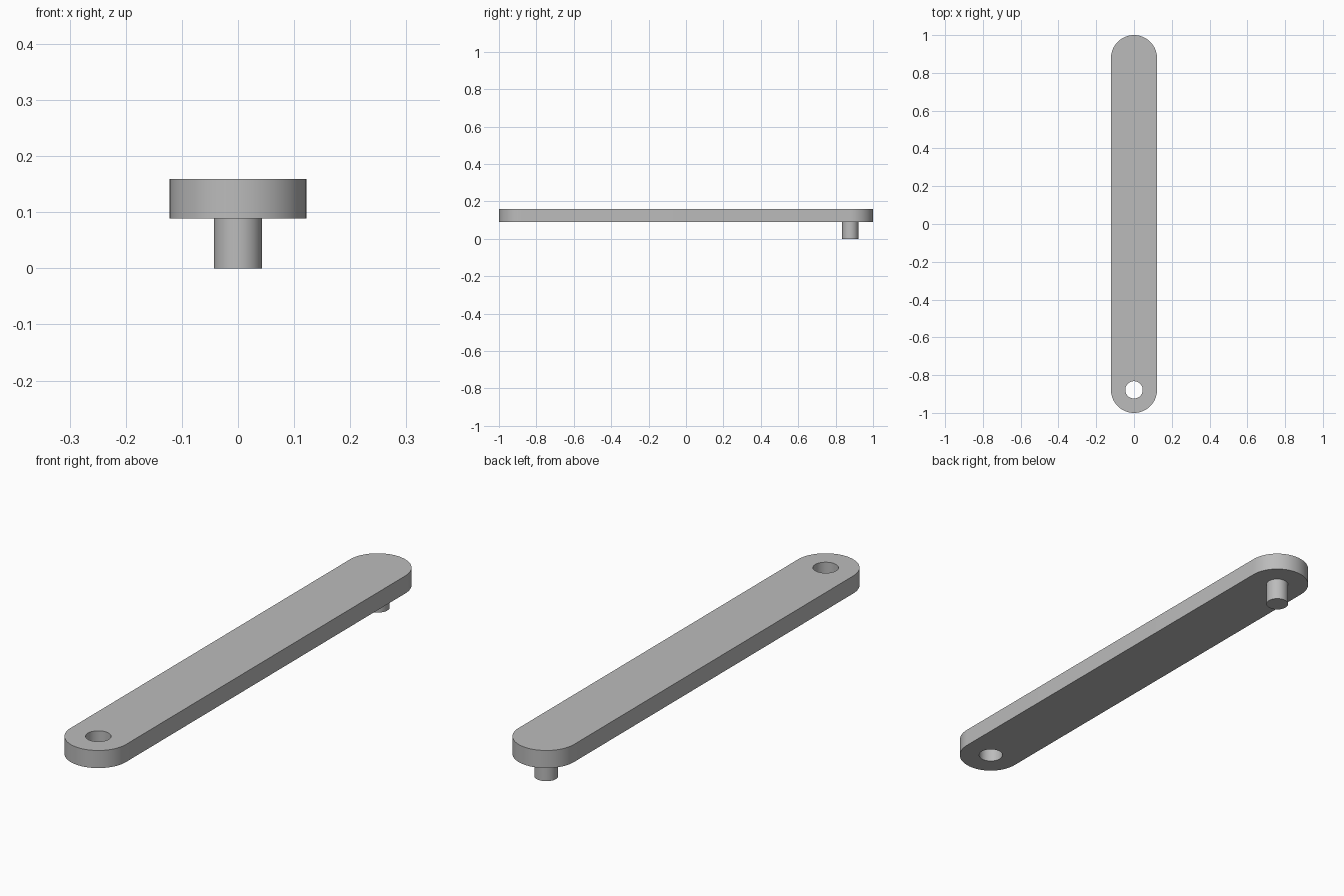
import bpy
import bmesh
from math import cos, sin, pi, radians

HALF_WIDTH = 0.122
END_Y = 1 - HALF_WIDTH
PLATE_BOTTOM, PLATE_TOP = 0.089, 0.159
SEGMENTS = 64

if "Cube" in bpy.data.objects:
    bpy.data.objects.remove(bpy.data.objects["Cube"])

grey = bpy.data.materials.new("plain grey")
grey.use_nodes = True
colour = (0.5, 0.5, 0.5, 1)
grey.diffuse_color = colour
grey.node_tree.nodes["Principled BSDF"].inputs["Base Color"].default_value = colour


def arc(radius, y, start, sweep, steps):
    return [(radius * cos(start + sweep * i / steps),
             y + radius * sin(start + sweep * i / steps)) for i in range(steps + 1)]


def prism(name, outline, bottom, top):
    """Extrude a closed outline upward into a solid."""
    bm = bmesh.new()
    face = bm.faces.new([bm.verts.new((x, y, bottom)) for x, y in outline])
    extruded = bmesh.ops.extrude_face_region(bm, geom=[face], use_keep_orig=True)
    verts = [v for v in extruded["geom"] if isinstance(v, bmesh.types.BMVert)]
    bmesh.ops.translate(bm, verts=verts, vec=(0, 0, top - bottom))
    bmesh.ops.recalc_face_normals(bm, faces=bm.faces)
    mesh = bpy.data.meshes.new(name)
    bm.to_mesh(mesh)
    bm.free()
    mesh.materials.append(grey)
    obj = bpy.data.objects.new(name, mesh)
    bpy.context.collection.objects.link(obj)
    return obj


def circle(radius, y):
    return arc(radius, y, 0, 2 * pi, SEGMENTS)[:-1]


# Long flat arm with rounded ends
outline = (arc(HALF_WIDTH, END_Y, 0, pi, SEGMENTS // 2)
           + arc(HALF_WIDTH, -END_Y, pi, pi, SEGMENTS // 2))
arm = prism("arm", outline, PLATE_BOTTOM, PLATE_TOP)

# Round hole through the front end
cutter = prism("hole_cutter", circle(0.046, -END_Y), 0, 0.3)
hole = arm.modifiers.new("hole", "BOOLEAN")
hole.operation = "DIFFERENCE"
hole.solver = "EXACT"
hole.object = cutter
bpy.context.view_layer.objects.active = arm
bpy.ops.object.modifier_apply(modifier=hole.name)
bpy.data.objects.remove(cutter)

# Pin under the back end
pin = prism("pin", circle(0.043, END_Y), 0, PLATE_BOTTOM)

# Smooth round walls with crisp rims
bpy.ops.object.select_all(action="DESELECT")
for obj in (arm, pin):
    obj.select_set(True)
bpy.ops.object.shade_smooth_by_angle(angle=radians(30))
